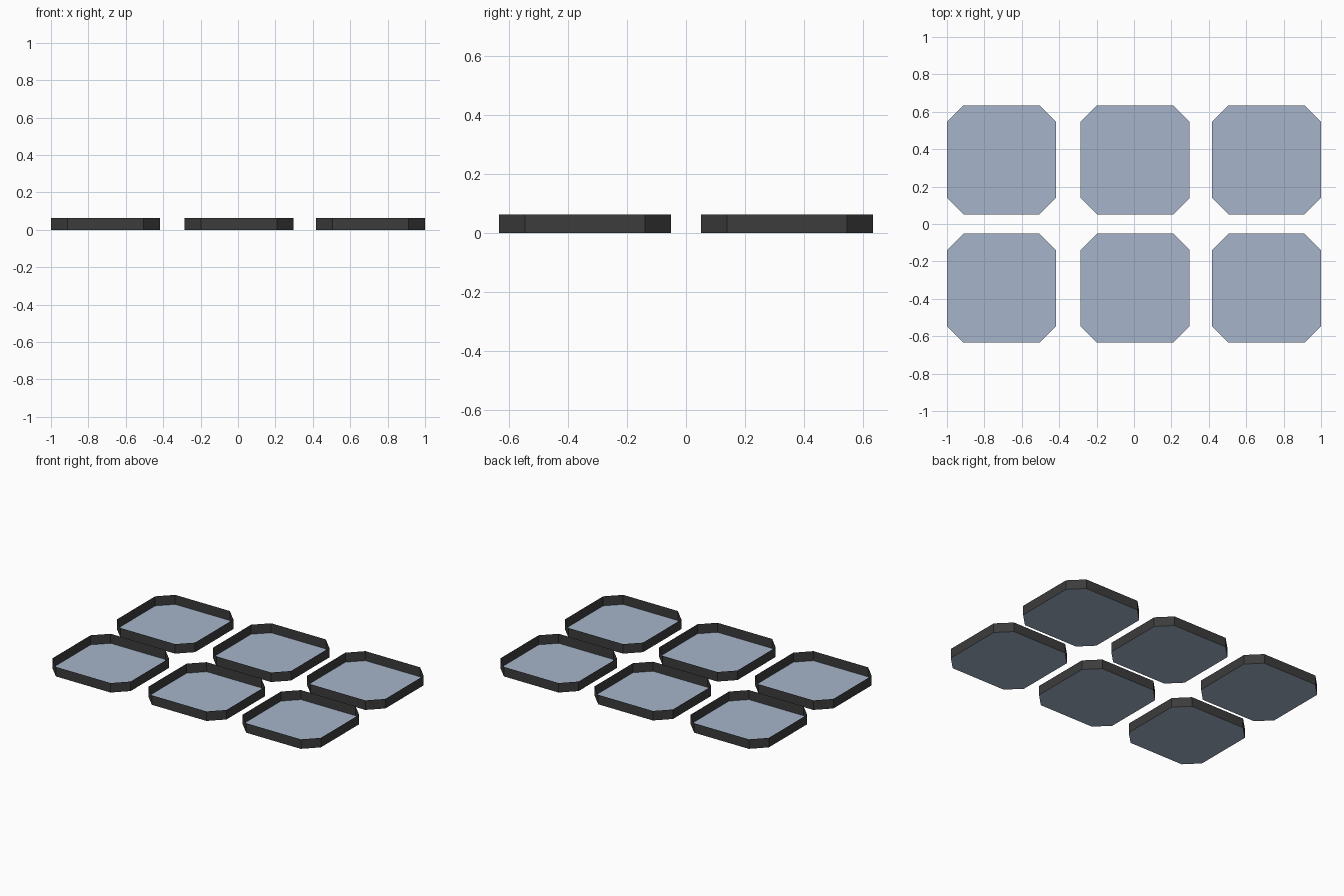
import bpy, bmesh

if "Cube" in bpy.data.objects:
    bpy.data.objects.remove(bpy.data.objects["Cube"])

SIZE, CUT, HEIGHT = 0.583, 0.088, 0.064


def material(name, rgb):
    m = bpy.data.materials.new(name)
    m.diffuse_color = (*rgb, 1)
    m.use_nodes = True
    m.node_tree.nodes["Principled BSDF"].inputs["Base Color"].default_value = m.diffuse_color
    return m


blue = material("pale blue", (0.38, 0.46, 0.59))
dark = material("charcoal", (0.045, 0.045, 0.045))


def tray(name, cx, cy):
    """Open octagonal tray: square floor with cut corners and a thin upright rim."""
    h, c = SIZE / 2, SIZE / 2 - CUT
    outline = [(-c, -h), (c, -h), (h, -c), (h, c),
               (c, h), (-c, h), (-h, c), (-h, -c)]
    bm = bmesh.new()
    low = [bm.verts.new((x, y, 0)) for x, y in outline]
    high = [bm.verts.new((x, y, HEIGHT)) for x, y in outline]
    # floor
    bm.faces.new(low)
    # rim walls
    for i in range(8):
        j = (i + 1) % 8
        bm.faces.new((low[i], low[j], high[j], high[i])).material_index = 1
    mesh = bpy.data.meshes.new(name)
    bm.to_mesh(mesh)
    bm.free()
    mesh.materials.append(blue)
    mesh.materials.append(dark)
    obj = bpy.data.objects.new(name, mesh)
    obj.location = (cx, cy, 0)
    bpy.context.collection.objects.link(obj)


# two rows of three trays
for row, y in (("front", -0.343), ("back", 0.343)):
    for col, x in (("left", -0.7085), ("middle", 0.006), ("right", 0.7085)):
        tray(f"{row}_{col}_tray", x, y)
